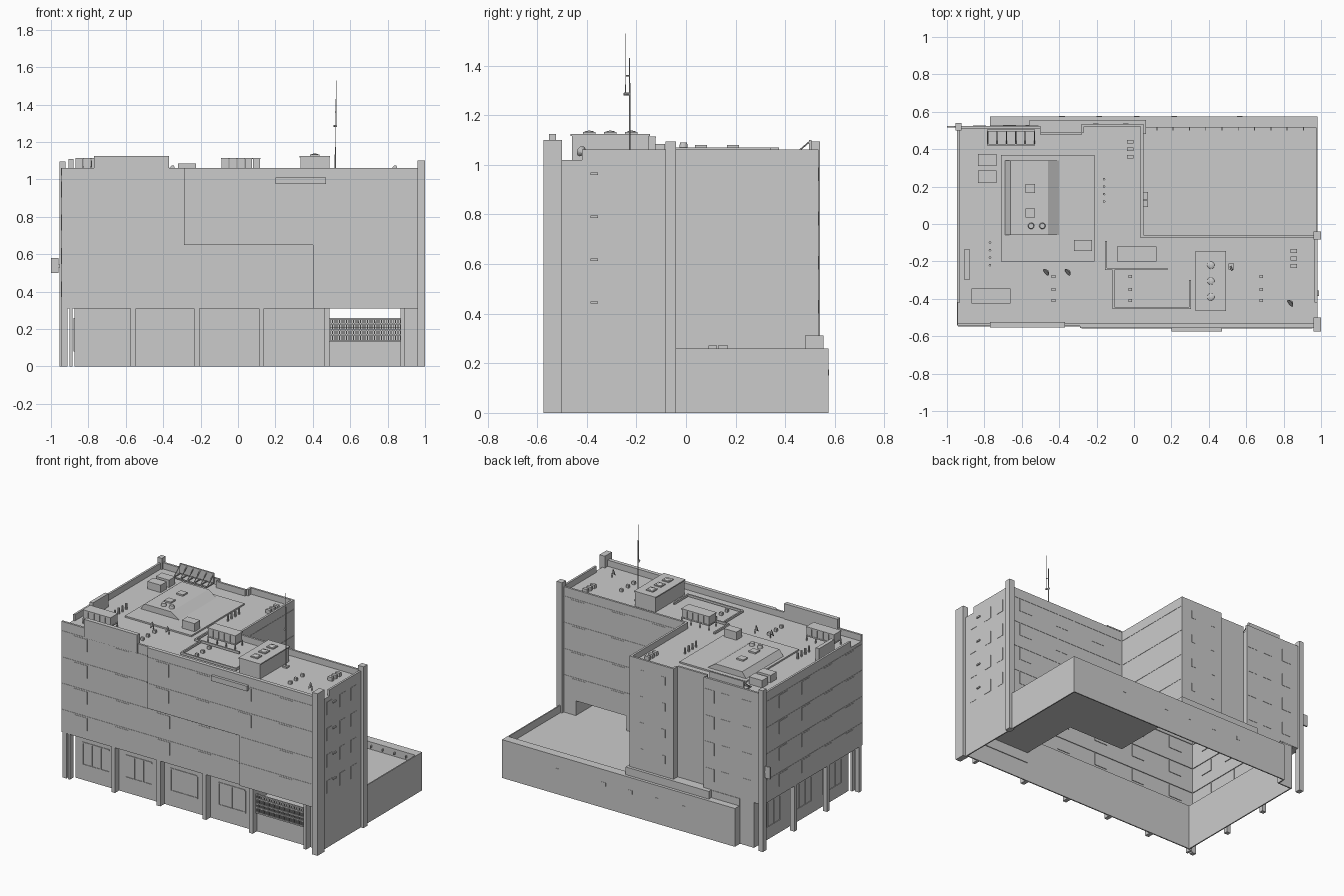
import bpy, bmesh, math
from mathutils import Vector, Matrix


def finish(name, bm):
    bmesh.ops.recalc_face_normals(bm, faces=bm.faces)
    me = bpy.data.meshes.new(name)
    bm.to_mesh(me)
    bm.free()
    ob = bpy.data.objects.new(name, me)
    bpy.context.collection.objects.link(ob)
    return ob


def boxes(name, items):
    """One object made of boxes (x0, x1, y0, y1, z0, z1)."""
    bm = bmesh.new()
    for x0, x1, y0, y1, z0, z1 in items:
        m = Matrix.LocRotScale(((x0 + x1) / 2, (y0 + y1) / 2, (z0 + z1) / 2), None,
                               (x1 - x0, y1 - y0, z1 - z0))
        bmesh.ops.create_cube(bm, size=1, matrix=m)
    return finish(name, bm)


def prism(name, pts, offset, caps=True):
    """Extrude a 3D outline by an offset; caps=False leaves the start open."""
    bm = bmesh.new()
    low = [bm.verts.new(p) for p in pts]
    high = [bm.verts.new(Vector(p) + Vector(offset)) for p in pts]
    for i in range(len(pts)):
        j = (i + 1) % len(pts)
        bm.faces.new((low[i], low[j], high[j], high[i]))
    bm.faces.new(high)
    if caps:
        bm.faces.new(low[::-1])
    return finish(name, bm)


def rods(name, items, sides=8):
    """Tapered rods (start, end, r0, r1)."""
    bm = bmesh.new()
    for a, b, r0, r1 in items:
        a, b = Vector(a), Vector(b)
        d = b - a
        m = Matrix.Translation((a + b) / 2) @ d.to_track_quat('Z', 'Y').to_matrix().to_4x4()
        bmesh.ops.create_cone(bm, cap_ends=True, segments=sides, radius1=r0, radius2=r1, depth=d.length, matrix=m)
    return finish(name, bm)


ROOF, PAR, OVER, DECK, SILL = 1.02, 1.062, 0.31, 0.21, 0.13
FLOORS = [OVER + 0.178 * k for k in range(4)]

# Upper storeys: hollow L-shaped shell with a stair-tower notch at the back
plan = [(-0.945, -0.545), (0.98, -0.545), (0.98, -0.06), (0.05, -0.06), (0.05, 0.535),
        (-0.28, 0.535), (-0.28, 0.49), (-0.5, 0.49), (-0.5, 0.525), (-0.945, 0.525)]
prism("upper_storeys", [(x, y, OVER) for x, y in plan], (0, 0, ROOF - OVER), caps=False)
prism("front_stepped_panel", [(x, -0.545, z) for x, z in
      [(-0.29, PAR), (0.96, PAR), (0.96, OVER), (0.4, OVER), (0.4, 0.65), (-0.29, 0.65)]], (0, -0.012, 0))
T = 0.014
boxes("roof_parapet", [
    (-0.945, 0.98, -0.545, -0.545 + T, ROOF, PAR), (0.98 - T, 0.98, -0.42, -0.06, ROOF, PAR),
    (0.05 - T, 0.98, -0.06 - T, -0.06, ROOF, PAR), (0.05 - T, 0.05, -0.06, 0.535, ROOF, PAR),
    (-0.28, 0.05, 0.535 - T, 0.535, ROOF, PAR), (-0.28, -0.28 + T, 0.49, 0.535, ROOF, PAR),
    (-0.5, -0.28, 0.49 - T, 0.49, ROOF, PAR), (-0.945, -0.5, 0.525 - T, 0.525, ROOF, PAR),
    (-0.945, -0.945 + T, -0.42, 0.525, ROOF, PAR)])
boxes("raised_front_parapet", [(-0.77, -0.37, -0.553, -0.525, 1.0, 1.125)])
boxes("front_fascia_box", [(0.2, 0.47, -0.575, -0.55, 0.975, 1.01)])

# Corner piers
boxes("corner_piers", [(0.96, 1.0, -0.575, -0.5, 0, 1.1), (0.96, 1.0, -0.082, -0.04, 0, 1.095),
                       (-0.955, -0.922, 0.5, 0.54, 0, 1.095)])

# Ground floor walls, open below, with a gate opening at the right
W = 0.008
boxes("ground_floor_walls", [
    (-0.875, 0.49, -0.495, -0.495 + W, 0, OVER), (0.49, 0.87, -0.495, -0.495 + W, 0, SILL),
    (0.87, 0.98, -0.495, -0.495 + W, 0, OVER), (-0.875, -0.875 + W, -0.495, 0.52, 0, OVER),
    (-0.875, -0.77, 0.52 - W, 0.52, 0, OVER), (0.98 - W, 0.98, -0.545, -0.06, 0, OVER),
    (0.05, 0.49, -0.06 - W, -0.06, DECK, OVER), (0.87, 0.98, -0.06 - W, -0.06, DECK, OVER),
    (0.05 - W, 0.05, -0.06, 0.535, DECK, OVER)])
boxes("overhang_soffit", [(-0.945, 0.98, -0.545, -0.488, OVER, OVER + 0.006),
                          (-0.945, -0.868, -0.49, 0.525, OVER, OVER + 0.006)])
boxes("gate_passage", [(0.49 - W, 0.49, -0.495, -0.06, DECK, OVER), (0.87, 0.87 + W, -0.495, -0.06, DECK, OVER),
                       (0.48, 0.88, -0.495, -0.06, OVER, OVER + W), (0.48, 0.975, -0.495, -0.06, DECK - W, DECK),
                       (0.48, 0.88, -0.49, -0.49 + W, SILL, DECK)])
boxes("columns", [(x - 0.014, x + 0.014, -0.54, -0.49, 0, OVER) for x in (-0.56, -0.22, 0.125, 0.475)]
      + [(0.87, 0.89, -0.54, -0.49, 0, OVER)]
      + [(-0.943, -0.912, y - 0.014, y + 0.014, 0, OVER) for y in (-0.525, -0.18, 0.17)]
      + [(-0.9, -0.885, -0.54, -0.5, 0, OVER)])

# Gate grille
gate = [(0.49, 0.87, -0.512, -0.502, z, z + 0.008) for z in (SILL, 0.165, 0.19, 0.225, 0.252)]
gate += [(x, x + 0.005, -0.51, -0.504, SILL, 0.26) for x in [0.49 + 0.0125 * i for i in range(31)]]
boxes("gate_grille", gate)

# Rear yard: raised deck, thick back wall and side wall
boxes("yard_deck", [(0.05, 0.975, -0.06, 0.52, DECK - W, DECK)])
boxes("yard_walls", [(-0.77, 0.98, 0.575 - W, 0.575, 0, 0.26), (-0.77, 0.98, 0.515, 0.575, 0.252, 0.26),
                     (0.05, 0.98, 0.515, 0.515 + W, DECK - W, 0.26), (0.972, 0.98, -0.06, 0.575, 0, 0.26),
                     (-0.77, -0.77 + W, 0.515, 0.575, 0, 0.26), (-0.77, 0.05, 0.52, 0.528, 0.255, OVER)])
boxes("back_ledge", [(-0.56, 0.065, 0.48, 0.555, 0.255, 0.312)])
boxes("yard_wall_vents", [(x, x + 0.03, 0.573, 0.577, 0.15, 0.175) for x in (-0.4, -0.2, 0.0, 0.2, 0.55)])
boxes("yard_posts", [(x, x + 0.005, 0.5, 0.516, 0.225, 0.24) for x in [0.12 + 0.087 * i for i in range(10)]])
boxes("yard_wall_boxes", [(0.05, 0.075, 0.09, 0.125, DECK, 0.272), (0.05, 0.075, 0.13, 0.17, DECK, 0.272)])

# Shallow floor bands and window panels on each storey
P = 0.002
panes, bands = [], []
for k, z in enumerate(FLOORS):
    a, b = z + 0.06, z + 0.145
    left_end = -0.3 if z > 0.6 else 0.39
    bands += [(-0.94, left_end, -0.545 - P, -0.54, z + 0.15, z + 0.156),
              (left_end + 0.02, 0.955, -0.557 - P, -0.55, z + 0.15, z + 0.156),
              (-0.945 - P, -0.94, -0.54, 0.5, z + 0.15, z + 0.156),
              (0.06, 0.96, -0.062, -0.06 + P, z + 0.15, z + 0.156),
              (0.048, 0.05 + P, -0.05, 0.53, z + 0.15, z + 0.156)]
    for i in range(6):
        x = -0.85 + 0.31 * i
        f = -0.557 if x > left_end else -0.545
        panes.append((x, x + 0.1, f - P, f + 0.004, a, b))
    panes += [(-0.945 - P, -0.94, y, y + 0.09, a, b) for y in (-0.45, -0.22, 0.02, 0.26)]
    panes += [(0.978, 0.98 + P, y, y + 0.06, a, b) for y in (-0.45, -0.31, -0.19)]
    panes += [(x, x + 0.07, 0.52, 0.525 + P, a, b) for x in (-0.86, -0.7, -0.58)]
    panes += [(x, x + 0.03, 0.53, 0.535 + P, a + 0.03, b) for x in (-0.22, -0.06)]
    panes += [(x, x + 0.1, -0.064, -0.06 + P, a, b) for x in (0.2, 0.5, 0.8)]
boxes("floor_bands", bands)
boxes("window_panels", panes)
boxes("side_wall_units", [(0.98, 0.988, -0.385, -0.355, z, z + 0.01) for z in (0.44, 0.612, 0.785, 0.96)])

# Ground floor shopfront frames
frames = []
for x0, n in ((-0.82, 3), (-0.5, 3), (-0.16, 2), (0.2, 2)):
    w = 0.2 / n
    frames += [(x0, x0 + 0.2, -0.499, -0.494, z, z + 0.008) for z in (0.1, 0.25)]
    frames += [(x0 + w * i, x0 + w * i + 0.006, -0.499, -0.494, 0.1, 0.25) for i in range(n + 1)]
for y0 in (-0.42, -0.1, 0.24):
    frames += [(-0.879, -0.874, y0, y0 + 0.2, z, z + 0.008) for z in (0.08, 0.25)]
    frames += [(-0.879, -0.874, y0 + i * 0.066, y0 + i * 0.066 + 0.006, 0.08, 0.25) for i in range(4)]
boxes("shopfront_frames", frames)
boxes("blank_side_sign", [(-1.0, -0.96, 0.515, 0.525, 0.5, 0.58), (-0.965, -0.94, 0.517, 0.523, 0.53, 0.545)])

# Roof: skylight with sloping sides on a low platform
boxes("roof_platform", [(-0.71, -0.21, -0.2, 0.37, ROOF, 1.03)])
prism("sloped_roof_house", [(-0.69, -0.06, 1.03), (-0.4, -0.06, 1.03), (-0.46, -0.06, 1.07), (-0.66, -0.06, 1.07)],
      (0, 0.4, 0))
boxes("skylight_hatches", [(-0.58, -0.53, y - 0.024, y + 0.024, 1.07, 1.08) for y in (0.06, 0.19)])
rods("roof_house_vents", [((x, -0.01, 1.065), (x, -0.01, 1.09), 0.018, 0.014) for x in (-0.55, -0.49)], 12)

# Roof: stair house with hatches and domes
boxes("roof_stair_house", [(0.335, 0.488, -0.46, -0.15, ROOF, 1.12), (0.33, 0.493, -0.465, -0.145, 1.117, 1.125)])
boxes("stair_house_hatches", [(0.385, 0.437, y - 0.025, y + 0.025, 1.125, 1.132) for y in (-0.39, -0.305, -0.22)])
bm = bmesh.new()
for y in (-0.39, -0.305, -0.22):
    bmesh.ops.create_uvsphere(bm, u_segments=12, v_segments=6, radius=1,
                              matrix=Matrix.LocRotScale((0.411, y, 1.13), None, (0.021, 0.021, 0.008)))
finish("hatch_domes", bm)


# Roof: plant units on legs and plain cabinets
def plant(name, x0, x1, y0, y1, n):
    w = (x1 - x0) / n
    it = [(x0, x1, y0, y1, 1.05, 1.058), (x0, x1, y0, y1, 1.108, 1.115)]
    it += [(x0 + w * i + 0.002, x0 + w * (i + 1) - 0.002, y0 + 0.003, y1 - 0.003, 1.058, 1.108) for i in range(n)]
    it += [(x, x + 0.006, y, y + 0.006, ROOF, 1.05) for x in [x0 + (x1 - x0 - 0.006) * i / 3 for i in range(4)]
           for y in (y0, y1 - 0.006)]
    boxes(name, it)


plant("centre_plant_units", -0.09, 0.12, -0.2, -0.12, 5)
plant("left_plant_units", -0.87, -0.66, -0.425, -0.345, 5)
boxes("roof_cabinets", [(-0.32, -0.225, -0.145, -0.085, ROOF, 1.085), (-0.835, -0.735, 0.31, 0.375, ROOF, 1.07),
                        (-0.835, -0.735, 0.22, 0.285, ROOF, 1.07), (-0.905, -0.88, -0.3, -0.135, ROOF, 1.11)])

# Roof: upright screen at the back with braced frame
posts = [-0.785 + 0.05 * i for i in range(6)]
boxes("back_screen", [(-0.785, -0.53, 0.495, 0.505, 1.035, 1.1), (-0.785, -0.53, 0.42, 0.428, 1.03, 1.038)]
      + [(x, x + 0.006, 0.42, 0.5, 1.03, 1.036) for x in posts])
rods("screen_braces", [((x + 0.003, 0.43, 1.035), (x + 0.003, 0.5, 1.095), 0.003, 0.003) for x in posts], 6)

# Roof: vent stacks, pipe run, dishes and mast
stacks = [(x, y) for x in (-0.43, -0.02, 0.68) for y in (-0.41, -0.35, -0.28)]
boxes("square_vents", [(x - 0.01, x + 0.01, y - 0.008, y + 0.008, ROOF, 1.04) for x, y in stacks]
      + [(x - 0.017, x + 0.017, y - 0.01, y + 0.01, ROOF, 1.045) for x, y in
         [(-0.02, 0.44), (-0.02, 0.4), (-0.02, 0.36), (0.855, -0.145), (0.855, -0.185), (0.855, -0.225)]])
rods("round_vents", [((x, y + 0.04 * i, ROOF), (x, y + 0.04 * i, 1.06), 0.007, 0.007)
                     for x, y in ((-0.16, 0.12), (-0.77, -0.22)) for i in range(4)])
boxes("roof_ducts", [(-0.155, -0.145, -0.24, -0.09, 1.025, 1.04), (-0.155, 0.18, -0.245, -0.235, 1.025, 1.04),
                     (-0.115, -0.105, -0.45, -0.24, 1.025, 1.04), (-0.115, 0.305, -0.455, -0.445, 1.025, 1.04),
                     (0.295, 0.305, -0.45, -0.3, 1.025, 1.04)])
dish = []
for x, y in ((-0.46, -0.25), (-0.345, -0.25), (0.845, -0.415)):
    dish += [((x, y, ROOF), (x, y, 1.05), 0.003, 0.003),
             ((x, y, 1.05), (x - 0.01, y - 0.008, 1.055), 0.006, 0.022)]
rods("satellite_dishes", dish, 12)
rods("antenna_mast", [((0.52, -0.227, ROOF), (0.52, -0.227, 1.43), 0.003, 0.002),
                      ((0.525, -0.243, 1.28), (0.525, -0.243, 1.53), 0.002, 0.0015),
                      ((0.515, -0.225, 1.285), (0.525, -0.25, 1.285), 0.006, 0.006),
                      ((0.52, -0.227, 1.36), (0.525, -0.243, 1.36), 0.003, 0.003)])
boxes("mast_base", [(0.505, 0.535, -0.242, -0.212, ROOF, 1.03)])
